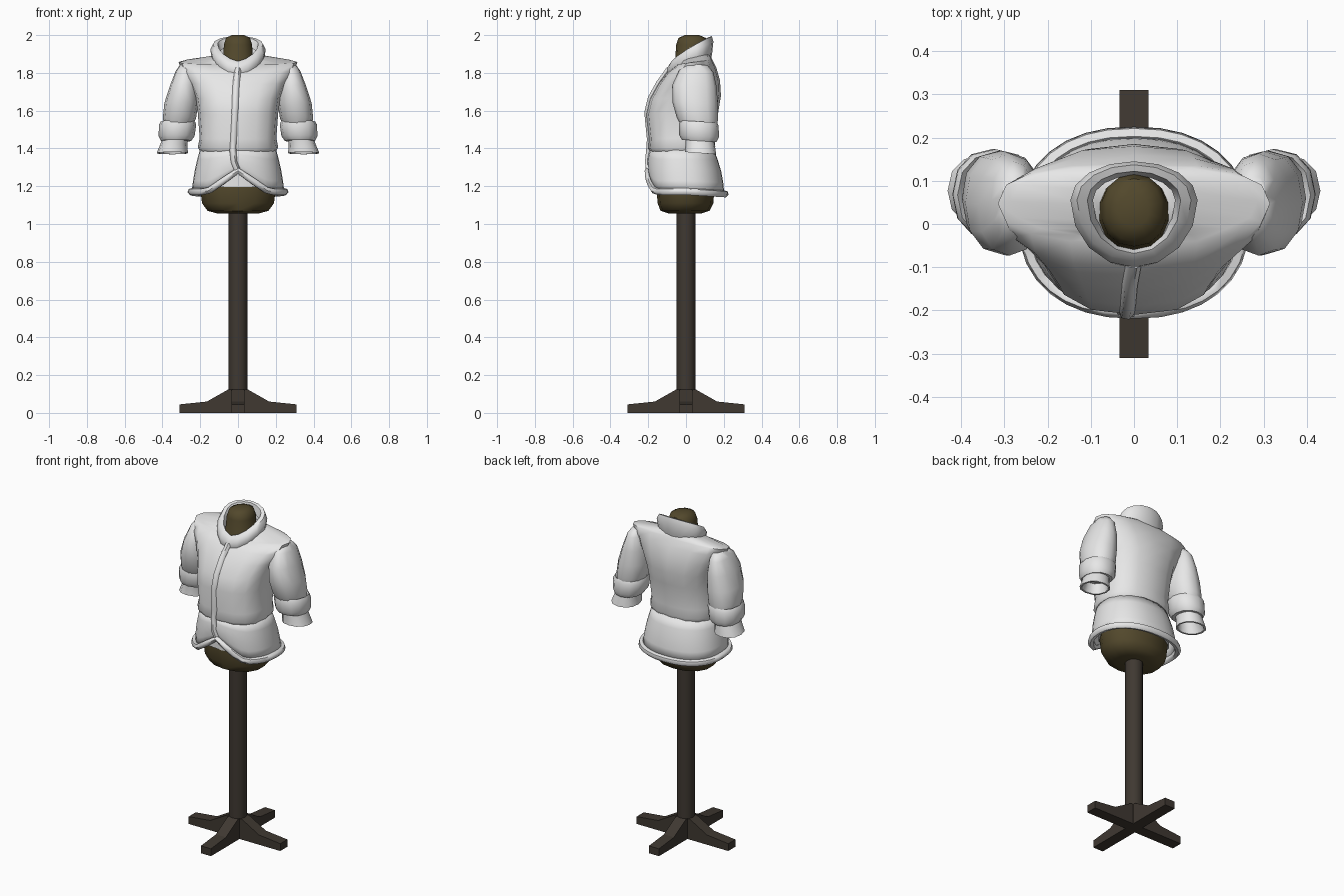
import bpy, bmesh, math
from mathutils import Matrix

if "Cube" in bpy.data.objects:
    bpy.data.objects.remove(bpy.data.objects["Cube"])


def material(name, rgb):
    m = bpy.data.materials.new(name)
    m.diffuse_color = (*rgb, 1)
    m.use_nodes = True
    m.node_tree.nodes["Principled BSDF"].inputs["Base Color"].default_value = m.diffuse_color
    return m


WHITE = material("white_cloth", (0.8, 0.8, 0.8))
OLIVE = material("olive_form", (0.085, 0.065, 0.025))
WOOD = material("dark_wood", (0.05, 0.04, 0.031))


def finish(bm, name, mat, angle=50):
    bmesh.ops.recalc_face_normals(bm, faces=bm.faces)
    me = bpy.data.meshes.new(name)
    bm.to_mesh(me)
    bm.free()
    me.materials.append(mat)
    ob = bpy.data.objects.new(name, me)
    bpy.context.collection.objects.link(ob)
    bpy.ops.object.select_all(action='DESELECT')
    ob.select_set(True)
    bpy.context.view_layer.objects.active = ob
    bpy.ops.object.shade_smooth_by_angle(angle=math.radians(angle))
    return ob


def spow(v, p):
    return math.copysign(abs(v) ** p, v)


def oval(zf, zb, hw, yf, yb, n=16, p=0.85, yc=None, e=1, cx=0):
    """Closed cross-section; height runs from zf at the front to zb at the back."""
    yc = (yf + yb) / 2 if yc is None else yc
    pts = []
    for i in range(n):
        a = 2 * math.pi * i / n - math.pi / 2
        s = spow(math.sin(a), p)
        y = yc + s * ((yb - yc) if s > 0 else (yc - yf))
        u = max(0, min(1, (y - yf) / (yb - yf)))
        pts.append((cx + hw * spow(math.cos(a), p), y, zf + (zb - zf) * u ** e))
    return pts


def loft(name, rings, mat, caps=(True, True), closed=True, angle=50):
    bm = bmesh.new()
    vs = [[bm.verts.new(p) for p in r] for r in rings]
    n = len(vs[0])
    for a, b in zip(vs, vs[1:]):
        for i in range(n if closed else n - 1):
            j = (i + 1) % n
            bm.faces.new((a[i], a[j], b[j], b[i]))
    if caps[0]:
        bm.faces.new(vs[0])
    if caps[1]:
        bm.faces.new(vs[-1])
    return finish(bm, name, mat, angle)


def tube(name, pts, r, mat, cyclic=False):
    cu = bpy.data.curves.new(name + "_path", 'CURVE')
    cu.dimensions = '3D'
    cu.bevel_depth, cu.bevel_resolution, cu.use_fill_caps = r, 1, True
    sp = cu.splines.new('POLY')
    sp.points.add(len(pts) - 1)
    for q, p in zip(sp.points, pts):
        q.co = (*p, 1)
    sp.use_cyclic_u = cyclic
    tmp = bpy.data.objects.new(name + "_path", cu)
    bpy.context.collection.objects.link(tmp)
    bpy.context.view_layer.update()
    me = bpy.data.meshes.new_from_object(tmp.evaluated_get(bpy.context.evaluated_depsgraph_get()))
    bpy.data.objects.remove(tmp)
    bm = bmesh.new()
    bm.from_mesh(me)
    bpy.data.meshes.remove(me)
    return finish(bm, name, mat, 60)


# Stand: round pole and four tapered feet
loft("pole", [oval(z, z, 0.05, -0.05, 0.05, 12, 1) for z in (0, 1.1)], WOOD)
PROFILE = [(0, 0), (0.31, 0), (0.31, 0.045), (0.165, 0.06), (0.05, 0.125), (0, 0.125)]
for k in range(4):
    foot = loft(f"foot_{k + 1}", [[(x, s * 0.034, z) for x, z in PROFILE] for s in (-1, 1)],
                WOOD, angle=20)
    foot.data.transform(Matrix.Rotation(k * math.pi / 2, 4, 'Z'))

# Dress form: hips, hidden body and rounded neck
loft("dress_form", [oval(z, z, w, f, b, 14, 0.92) for z, w, f, b in [
    (1.055, 0.11, -0.09, 0.08), (1.07, 0.165, -0.135, 0.125), (1.11, 0.195, -0.15, 0.145),
    (1.19, 0.205, -0.157, 0.15), (1.4, 0.17, -0.14, 0.12), (1.7, 0.17, -0.12, 0.12),
    (1.83, 0.085, -0.06, 0.11), (1.95, 0.076, -0.052, 0.115), (1.985, 0.065, -0.04, 0.105),
    (2.0, 0.035, -0.005, 0.07)]], OLIVE)

# Jacket lining seen through the front opening
loft("lining", [oval(z, z, w, f, b) for z, w, f, b in [
    (1.195, 0.21, -0.162, 0.158), (1.4, 0.185, -0.16, 0.13)]], WHITE)

# Jacket bodice with shoulders
loft("bodice", [oval(*r, p=0.8) for r in [
    (1.385, 1.385, 0.2, -0.19, 0.145), (1.40, 1.41, 0.213, -0.2, 0.155),
    (1.45, 1.46, 0.203, -0.195, 0.152), (1.58, 1.60, 0.213, -0.21, 0.172),
    (1.66, 1.68, 0.225, -0.19, 0.185), (1.74, 1.76, 0.26, -0.145, 0.18),
    (1.80, 1.83, 0.30, -0.10, 0.16), (1.845, 1.87, 0.315, -0.045, 0.14),
    (1.845, 1.88, 0.285, -0.03, 0.135), (1.87, 1.905, 0.11, -0.03, 0.12)]], WHITE)

# Skirt: flares to a hem that rises into a pointed front opening
N = 32


def skirt_row(t, grow=0.0):
    bulge = math.sin(t * math.pi) * 0.012
    hw = 0.2 + 0.045 * t + bulge * 0.5 + grow
    row = oval(0, 0, hw, -0.188 - 0.008 * t - bulge - grow, 0.145 + 0.058 * t + bulge + grow, N, 0.88)
    out = []
    for x, y, _ in row:
        rise = 0.11 * max(0, 1 - abs(x) / 0.16) if y < 0 else 0
        hem = 1.172 + rise - 0.012 * max(0, y) / 0.2
        out.append((x, y, 1.4 + (hem - 1.4) * t))
    return out


skirt = loft("skirt", [skirt_row(t / 4) for t in range(5)], WHITE, caps=(False, False))
mod = skirt.modifiers.new("thickness", 'SOLIDIFY')
mod.thickness = 0.012
tube("hem_trim", skirt_row(1, 0.004), 0.019, WHITE, cyclic=True)

# Front closing band
tube("front_band", [(0, -0.088, 1.82), (-0.01, -0.142, 1.745), (-0.014, -0.186, 1.665),
                    (-0.017, -0.204, 1.59), (-0.024, -0.19, 1.45), (-0.027, -0.194, 1.39),
                    (-0.022, -0.2, 1.33), (0, -0.195, 1.275)], 0.018, WHITE)

# Stand-up collar, tilted down to the front
loft("collar", [oval(*r, p=1, yc=0.055, e=0.75) for r in [
    (1.77, 1.86, 0.115, -0.088, 0.128), (1.795, 1.90, 0.138, -0.102, 0.138),
    (1.825, 1.965, 0.147, -0.1, 0.145), (1.85, 1.995, 0.132, -0.085, 0.137),
    (1.862, 1.99, 0.108, -0.068, 0.122), (1.83, 1.94, 0.095, -0.055, 0.112)]],
     WHITE, caps=(False, False))

# Sleeves with puffed and flared cuffs: (centre x, centre y, z, half width, half depth)
SLEEVE = [(0.275, 0.065, 1.845, 0.03, 0.05), (0.28, 0.055, 1.81, 0.05, 0.09),
          (0.288, 0.045, 1.73, 0.073, 0.118), (0.3, 0.048, 1.64, 0.09, 0.12),
          (0.31, 0.06, 1.56, 0.088, 0.11), (0.316, 0.066, 1.52, 0.075, 0.095)]
PUFF = [(0.316, 0.066, 1.515, 0.07, 0.09), (0.318, 0.067, 1.543, 0.09, 0.098),
        (0.32, 0.068, 1.525, 0.099, 0.105), (0.325, 0.069, 1.465, 0.095, 0.105),
        (0.328, 0.07, 1.44, 0.08, 0.092)]
FLARE = [(0.33, 0.07, 1.46, 0.068, 0.075), (0.34, 0.075, 1.42, 0.072, 0.078),
         (0.348, 0.077, 1.375, 0.083, 0.083), (0.347, 0.077, 1.375, 0.072, 0.072),
         (0.335, 0.072, 1.44, 0.055, 0.06)]
for side, s in (("right", -1), ("left", 1)):
    for part, rows in (("sleeve", SLEEVE), ("puffed_cuff", PUFF), ("flared_cuff", FLARE)):
        loft(f"{side}_{part}", [oval(z + 0.006, z - 0.006, w, cy - d, cy + d, 12, 0.9, cx=s * cx)
                                for cx, cy, z, w, d in rows], WHITE)
